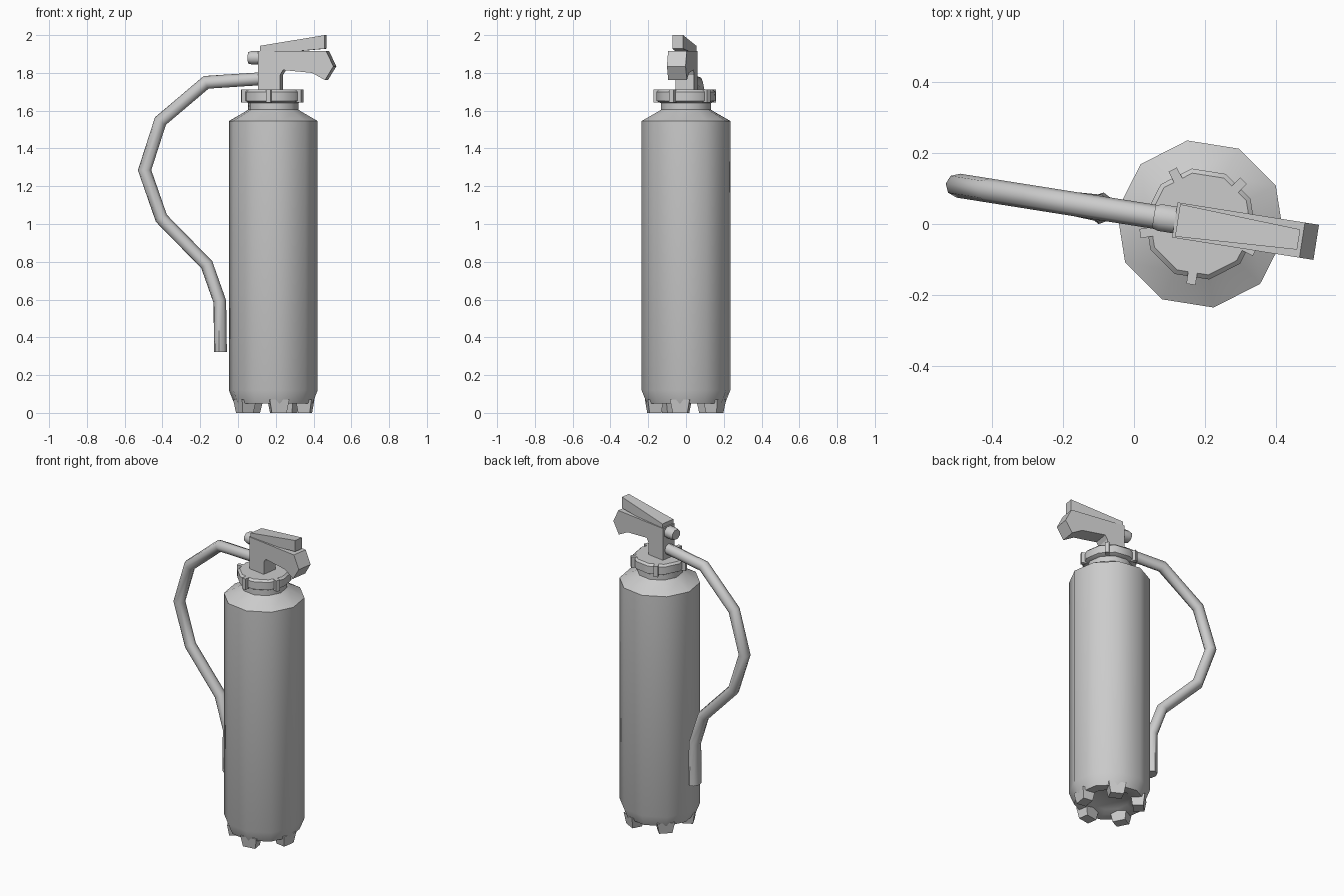
import bpy, bmesh, math
from mathutils import Matrix, Vector

if "Cube" in bpy.data.objects:
    bpy.data.objects.remove(bpy.data.objects["Cube"])

grey = bpy.data.materials.new("light grey")
grey.use_nodes = True
colour = (0.6, 0.6, 0.6, 1)
grey.diffuse_color = colour
grey.node_tree.nodes["Principled BSDF"].inputs["Base Color"].default_value = colour

# Parts are built around the bottle axis, then turned and shifted together
PLACE = Matrix.Translation((0.187, 0, 0)) @ Matrix.Rotation(math.radians(-9), 4, "Z")


def finish(name, bm, angle=40):
    bmesh.ops.recalc_face_normals(bm, faces=bm.faces[:])
    mesh = bpy.data.meshes.new(name)
    bm.to_mesh(mesh)
    bm.free()
    mesh.materials.append(grey)
    obj = bpy.data.objects.new(name, mesh)
    bpy.context.collection.objects.link(obj)
    obj.matrix_world = PLACE
    bpy.ops.object.select_all(action="DESELECT")
    obj.select_set(True)
    bpy.context.view_layer.objects.active = obj
    bpy.ops.object.shade_smooth_by_angle(angle=math.radians(angle))
    return obj


def loft(name, rings, angle=40):
    """Join equal rings of points and cap both ends."""
    bm = bmesh.new()
    loops = [[bm.verts.new(p) for p in ring] for ring in rings]
    n = len(loops[0])
    for a, b in zip(loops, loops[1:]):
        for i in range(n):
            j = (i + 1) % n
            bm.faces.new((a[i], a[j], b[j], b[i]))
    bm.faces.new(loops[0])
    bm.faces.new(loops[-1])
    return finish(name, bm, angle)


def turned(name, profile, sides=10):
    turns = [math.tau * i / sides for i in range(sides)]
    return loft(name, [[(r * math.cos(t), r * math.sin(t), z) for t in turns]
                       for r, z in profile])


def slab(name, outline, width):
    """Extrude a side outline across y; width is a function of x."""
    return loft(name, [[(x, s * width(x) / 2, z) for x, z in outline]
                       for s in (-1, 1)], 30)


def around(name, angle_start, r_in, r_out, z_low, z_high, width, taper):
    """Five tapered blocks set around the axis."""
    for k in range(5):
        turn = Matrix.Rotation(math.radians(angle_start + 72 * k), 3, "Z")
        mid = (r_in + r_out) / 2
        half = (r_out - r_in) / 2
        rings = []
        for z, s in ((z_low, taper), (z_high, 1)):
            rings.append([turn @ Vector((mid + a * half * s, b * width / 2 * s, z))
                          for a, b in ((-1, -1), (1, -1), (1, 1), (-1, 1))])
        loft(f"{name}_{k + 1}", rings, 30)


# Bottle with recessed base, shoulder and neck
turned("bottle", [(0.12, 0.07), (0.15, 0.05), (0.21, 0.05), (0.238, 0.12),
                  (0.238, 1.545), (0.15, 1.595), (0.135, 1.605), (0.135, 1.66)])
around("foot", 0, 0.128, 0.212, 0, 0.07, 0.105, 0.75)

# Collar nut with five grip lugs
turned("collar", [(0.135, 1.64), (0.158, 1.652), (0.158, 1.7), (0.145, 1.712)])
around("collar_lug", 54, 0.13, 0.172, 1.642, 1.712, 0.026, 1)

# Valve stem and fixed lower handle
slab("valve_handle", [(-0.073, 1.7), (0.045, 1.7), (0.045, 1.79), (0.06, 1.815),
                      (0.215, 1.8), (0.285, 1.762), (0.33, 1.835), (0.29, 1.917),
                      (-0.073, 1.917)], lambda x: 0.1)

# Squeeze lever, narrowing towards its raised end
slab("squeeze_lever", [(-0.065, 1.91), (0.1, 1.912), (0.28, 1.928), (0.28, 2.0),
                       (-0.065, 1.943)], lambda x: 0.092 - 0.1 * (x + 0.065))

# Pressure plug behind the valve
plug = []
for x, s in ((-0.06, 1), (-0.115, 1), (-0.133, 0.85)):
    plug.append([(x, 0.041 * s * math.cos(math.tau * (i + 0.5) / 8),
                  1.88 + 0.038 * s * math.sin(math.tau * (i + 0.5) / 8))
                 for i in range(8)])
loft("valve_plug", plug, 50)

# Hose: x, z and half width across y, mitred at each bend
path = [(-0.05, 1.77, 0.034), (-0.36, 1.75, 0.034), (-0.605, 1.545, 0.034),
        (-0.69, 1.285, 0.034), (-0.6, 1.03, 0.034), (-0.357, 0.785, 0.034),
        (-0.287, 0.59, 0.038), (-0.283, 0.322, 0.045)]
points = [Vector((x, 0, z)) for x, z, w in path]
hose = []
for i, p in enumerate(points):
    before = (p - points[i - 1]).normalized() if i else None
    after = (points[i + 1] - p).normalized() if i < len(points) - 1 else None
    before, after = before or after, after or before
    along = (before + after).normalized()
    side = Vector((along.z, 0, -along.x)) * 0.034 / along.dot(before)
    hose.append([p + side * math.cos(math.tau * k / 8)
                 + Vector((0, path[i][2] * math.sin(math.tau * k / 8), 0))
                 for k in range(8)])
loft("hose", hose, 50)
